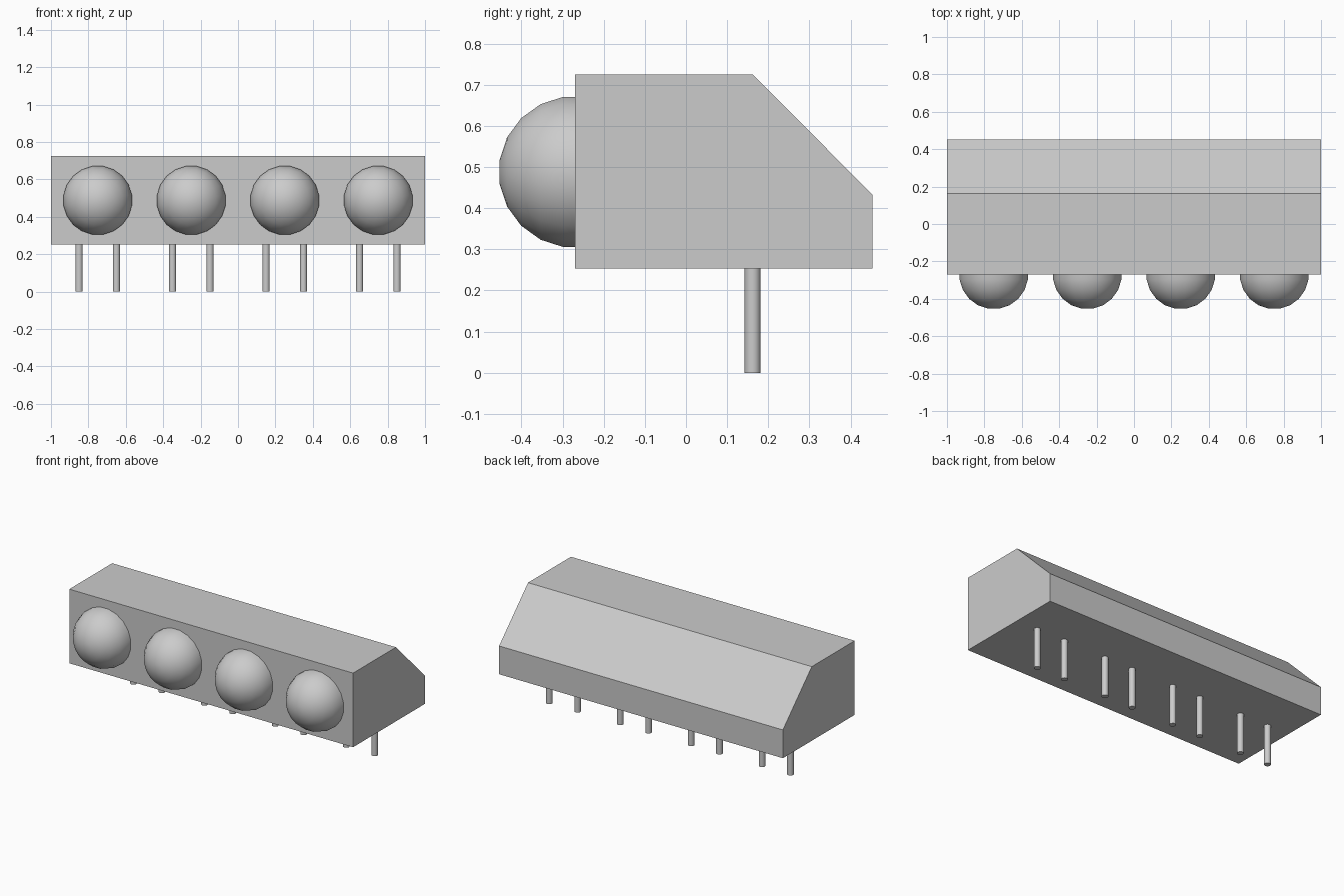
import bpy
import bmesh
from math import sin, cos, pi, radians

old = bpy.data.objects.get("Cube")
if old:
    bpy.data.objects.remove(old, do_unlink=True)

grey = bpy.data.materials.new("light grey")
grey.use_nodes = True
colour = (0.6, 0.6, 0.6, 1)
grey.diffuse_color = colour
grey.node_tree.nodes["Principled BSDF"].inputs["Base Color"].default_value = colour


def finish(name, bm, smooth=False):
    bmesh.ops.recalc_face_normals(bm, faces=bm.faces)
    mesh = bpy.data.meshes.new(name)
    bm.to_mesh(mesh)
    bm.free()
    mesh.materials.append(grey)
    obj = bpy.data.objects.new(name, mesh)
    bpy.context.collection.objects.link(obj)
    if smooth:
        bpy.ops.object.select_all(action='DESELECT')
        obj.select_set(True)
        bpy.context.view_layer.objects.active = obj
        bpy.ops.object.shade_smooth_by_angle(angle=radians(35))
    return obj


# Housing: side profile with a chamfered back, extruded along x
FRONT, BACK, BASE, TOP = -0.27, 0.453, 0.253, 0.725
profile = [(FRONT, BASE), (BACK, BASE), (BACK, 0.433), (0.162, TOP), (FRONT, TOP)]
bm = bmesh.new()
side = bm.faces.new([bm.verts.new((-1, y, z)) for y, z in profile])
ext = bmesh.ops.extrude_face_region(bm, geom=[side])
bmesh.ops.translate(bm, vec=(2, 0, 0),
                    verts=[v for v in ext["geom"] if isinstance(v, bmesh.types.BMVert)])
finish("housing", bm)


def dome(name, x, z=0.488, radius=0.1873, sides=20):
    """Half ball facing the front, its facets offset by half a step."""
    bm = bmesh.new()
    step = 2 * pi / sides
    rings = []
    for k in range(-1, sides // 4):
        lat = (k + 0.5) * step
        r, y = radius * cos(lat), -0.268 - radius * sin(lat)
        rings.append([bm.verts.new((x + r * cos((i + 0.5) * step), y,
                                    z + r * sin((i + 0.5) * step)))
                      for i in range(sides)])
    for a, b in zip(rings, rings[1:]):
        for i in range(sides):
            j = (i + 1) % sides
            bm.faces.new((a[i], a[j], b[j], b[i]))
    bm.faces.new(rings[0])
    bm.faces.new(rings[-1])
    finish(name, bm, smooth=True)


def pin(name, x):
    bm = bmesh.new()
    bmesh.ops.create_cone(bm, cap_ends=True, segments=16, radius1=0.0195,
                          radius2=0.0195, depth=BASE)
    bmesh.ops.translate(bm, vec=(x, 0.162, BASE / 2), verts=bm.verts)
    finish(name, bm, smooth=True)


# Four domes, each with a pair of pins beneath
for n in range(4):
    x = -0.75 + 0.5 * n
    dome(f"dome_{n + 1}", x)
    pin(f"pin_{n + 1}_right", x - 0.1)
    pin(f"pin_{n + 1}_left", x + 0.1)
